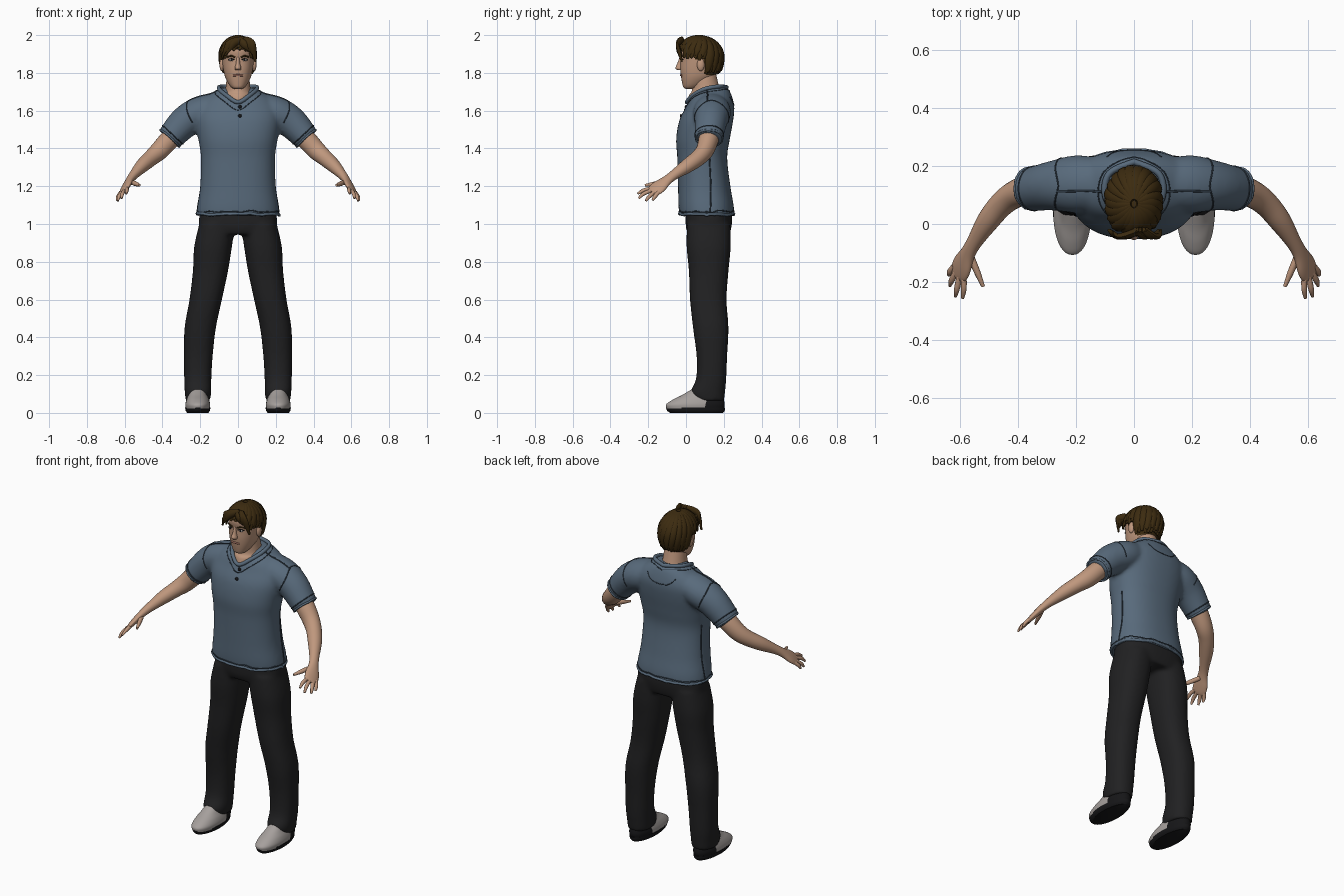
import bpy, bmesh, math, random
from mathutils import Vector, Matrix
from mathutils.bvhtree import BVHTree

if "Cube" in bpy.data.objects:
    bpy.data.objects.remove(bpy.data.objects["Cube"])

random.seed(4)


def material(name, r, g, b):
    m = bpy.data.materials.new(name)
    m.diffuse_color = (r, g, b, 1)
    m.use_nodes = True
    m.node_tree.nodes["Principled BSDF"].inputs["Base Color"].default_value = m.diffuse_color
    return m


SKIN = material("skin", 0.52, 0.31, 0.205)
HAIR = material("brown hair", 0.045, 0.024, 0.005)
SHIRT = material("blue cloth", 0.098, 0.145, 0.2)
TRIM = material("dark blue seam", 0.03, 0.045, 0.063)
CLOTH = material("black cloth", 0.015, 0.015, 0.016)
SHOE = material("grey shoe", 0.38, 0.35, 0.335)
BLACK = material("black rubber", 0.008, 0.008, 0.009)
LIP = material("lips", 0.33, 0.15, 0.11)
WHITE = material("eye white", 0.6, 0.56, 0.53)


def spline(rows, sub):
    """Catmull-Rom interpolation of equal-length tuples."""
    out = []
    for i in range(len(rows) - 1):
        p = [rows[max(0, min(len(rows) - 1, i + k))] for k in (-1, 0, 1, 2)]
        for s in range(sub):
            t = s / sub
            out.append([0.5 * (2 * b + (c - a) * t + (2 * a - 5 * b + 4 * c - d) * t * t
                               + (3 * b - a - 3 * c + d) * t ** 3) for a, b, c, d in zip(*p)])
    return out + [list(rows[-1])]


def loft(bm, rings, hint=None, side=1, n=32, power=2, sub=5):
    """Skin rings (x, y, z, ra, rb): level ones, or across the path if a hint axis is given."""
    rows = spline(rings, sub)
    pts = [Vector(r[:3]) for r in rows]
    loops = []
    for i, r in enumerate(rows):
        u, v = Vector((1, 0, 0)), Vector((0, 1, 0))
        if hint:
            t = (pts[min(i + 1, len(pts) - 1)] - pts[max(i - 1, 0)]).normalized()
            h = Vector(hint)
            u = (h - t * h.dot(t)).normalized()
            v = t.cross(u)
        loop = []
        for k in range(n):
            a = 2 * math.pi * k / n
            c, s = (math.copysign(abs(f) ** (2 / power), f) for f in (math.cos(a), math.sin(a)))
            p = pts[i] + u * c * max(r[3], 0.001) + v * s * max(r[4], 0.001)
            loop.append(bm.verts.new((p.x * side, p.y, p.z)))
        loops.append(loop)
    for a, b in zip(loops, loops[1:]):
        for k in range(n):
            bm.faces.new((a[k], a[(k + 1) % n], b[(k + 1) % n], b[k]))
    bm.faces.new(loops[0])
    bm.faces.new(loops[-1])


def stack(rows, x=0):
    """(z, half width, front y, back y) to level rings."""
    return [(x, (f + b) / 2, z, w, (b - f) / 2) for z, w, f, b in rows]


def ball(bm, c, r):
    bmesh.ops.create_uvsphere(bm, u_segments=16, v_segments=10, radius=1,
                              matrix=Matrix.Translation(c) @ Matrix.Diagonal((*r, 1)))


def finish(bm, name, *mats, voxel=0, rule=None):
    bmesh.ops.recalc_face_normals(bm, faces=bm.faces[:])
    if rule:
        for f in bm.faces:
            f.material_index = rule(f.calc_center_median())
    me = bpy.data.meshes.new(name)
    bm.to_mesh(me)
    bm.free()
    for m in mats:
        me.materials.append(m)
    ob = bpy.data.objects.new(name, me)
    bpy.context.collection.objects.link(ob)
    if voxel:
        me.shade_smooth()
        m = ob.modifiers.new("blend", 'REMESH')
        m.mode, m.voxel_size, m.use_smooth_shade = 'VOXEL', voxel, True
        m = ob.modifiers.new("soften", 'SMOOTH')
        m.factor, m.iterations = 0.5, 6
    else:
        bpy.ops.object.select_all(action='DESELECT')
        ob.select_set(True)
        bpy.context.view_layer.objects.active = ob
        bpy.ops.object.shade_smooth_by_angle(angle=math.radians(50))
    return ob


def surface(ob):
    bpy.context.view_layer.update()
    return BVHTree.FromObject(ob, bpy.context.evaluated_depsgraph_get())


def cord(name, pts, r, mat, tree=None, closed=False):
    """Round cord along points, laid on a surface if one is given."""
    pts = [tuple(p) for p in pts]
    rows = [Vector(p) for p in spline(pts + pts[:1] if closed else pts, 6)]
    if tree:
        rows = [tree.find_nearest(p)[0] for p in rows]
    cu = bpy.data.curves.new(name, 'CURVE')
    cu.dimensions, cu.bevel_depth, cu.bevel_resolution, cu.use_fill_caps = '3D', r, 2, True
    if closed:
        rows = rows[:-1]
    sp = cu.splines.new('POLY')
    sp.points.add(len(rows) - 1)
    for q, p in zip(sp.points, rows):
        q.co = (*p, 1)
    sp.use_cyclic_u = closed
    cu.materials.append(mat)
    bpy.context.collection.objects.link(bpy.data.objects.new(name, cu))


# Shirt: torso and sleeves blended
bm = bmesh.new()
loft(bm, stack([(1.045, .22, -.035, .255), (1.1, .214, -.04, .252), (1.2, .2, -.042, .235),
                (1.35, .196, -.046, .218), (1.45, .21, -.052, .232), (1.55, .225, -.035, .25),
                (1.62, .215, 0, .256), (1.67, .175, .025, .245), (1.71, .11, .065, .228),
                (1.722, .09, .08, .21)]), n=48, power=2.3)
for s in (1, -1):
    loft(bm, [(.08, .14, 1.625, .08, .075), (.19, .138, 1.592, .1, .088), (.28, .132, 1.54, .086, .085),
              (.365, .118, 1.45, .074, .07)], hint=(0, 1, 0), side=s)
shirt = finish(bm, "shirt", SHIRT, voxel=.011)
cloth = surface(shirt)

# Seams, cuffs, hem, collar, buttons
for s, tag in ((1, "left"), (-1, "right")):
    def flip(pts):
        return [(x * s, y, z) for x, y, z in pts]
    cord(tag + "_shoulder_seam", flip([(.1, .11, 1.71), (.18, .11, 1.7), (.27, .11, 1.66)]), .004, TRIM, cloth)
    cord(tag + "_sleeve_seam", flip([(.24, .03, 1.53), (.27, .06, 1.6), (.27, .13, 1.67), (.27, .2, 1.62),
                                     (.24, .24, 1.53)]), .003, TRIM, cloth)
    cord(tag + "_side_seam", flip([(.23, .13, 1.06), (.21, .135, 1.2), (.21, .13, 1.38)]), .004, TRIM, cloth)
    ring = [i * math.pi / 6 for i in range(12)]
    for name, x, z, r, mat in (("_cuff", .36, 1.453, .07, SHIRT), ("_cuff_seam", .346, 1.472, .08, TRIM)):
        cord(tag + name, flip([(x + .7 * r * math.cos(a), .119 + r * math.sin(a), z + .65 * r * math.cos(a))
                               for a in ring]), .006 if mat == SHIRT else .003, mat, cloth, True)
for name, z, r, mat in (("hem", 1.05, .008, SHIRT), ("hem_seam", 1.066, .003, TRIM)):
    cord(name, [(.23 * math.cos(a), .11 + .15 * math.sin(a), z + random.uniform(-.006, .006))
                for a in (i * math.pi / 15 for i in range(30))], r, mat, cloth, True)
half = [(.085, .175, 1.728), (.1, .1, 1.715), (.06, .035, 1.68)]
loop = [(0, .215, 1.724)] + half + [(0, .004, 1.645)] + [(-x, y, z) for x, y, z in half[::-1]]
cord("collar", loop, .011, SHIRT, None, True)
cord("collar_seam", [(x * 1.22, y * 1.3 - .05, z - .022) for x, y, z in loop], .0025, TRIM, cloth, True)
cord("yoke_seam", [(-.1, .25, 1.68), (-.05, .26, 1.635), (.05, .26, 1.635), (.1, .25, 1.68)], .0025, TRIM, cloth)
bm = bmesh.new()
for z in (1.62, 1.572):
    ball(bm, cloth.ray_cast(Vector((.01, -1, z)), Vector((0, 1, 0)))[0], (.01, .007, .01))
finish(bm, "buttons", BLACK)

# Trousers: hips and legs blended
bm = bmesh.new()
loft(bm, stack([(1.075, .2, 0, .24), (1.03, .206, -.002, .245), (.98, .207, 0, .24), (.945, .2, .012, .23)]),
     n=48, power=2.5)
for s in (1, -1):
    loft(bm, [(.11, .12, 1.0, .095, .115), (.132, .12, .88, .1, .117), (.146, .12, .75, .093, .105),
              (.171, .118, .6, .086, .097), (.2, .131, .45, .083, .094), (.21, .137, .3, .076, .081),
              (.213, .133, .18, .072, .08), (.212, .115, .11, .07, .092), (.212, .122, .065, .065, .08)],
         side=s, power=2.3)
finish(bm, "trousers", CLOTH, voxel=.011)

# Shoes
for s, tag in ((1, "left"), (-1, "right")):
    bm = bmesh.new()
    loft(bm, stack([(.022, .064, -.103, .2), (.045, .066, -.105, .205), (.07, .06, -.07, .2),
                    (.095, .05, -.02, .19), (.125, .042, .03, .17)], .213 * s), n=40, power=2.2)
    finish(bm, tag + "_shoe", SHOE, BLACK, rule=lambda c: int(c.y > .1))
    bm = bmesh.new()
    loft(bm, stack([(0, .056, -.085, .195), (.012, .064, -.1, .205), (.028, .067, -.106, .207)], .213 * s), n=40)
    finish(bm, tag + "_sole", BLACK)

# Arms and hands
across = (.05, .085, -.035)
fingers = [((.588, -.185, 1.188), (.588, -.225, 1.178), (.592, -.256, 1.16)),
           ((.602, -.18, 1.178), (.612, -.225, 1.16), (.617, -.25, 1.135)),
           ((.613, -.165, 1.17), (.63, -.195, 1.145), (.636, -.213, 1.122)),
           ((.62, -.145, 1.168), (.636, -.165, 1.145), (.64, -.177, 1.125)),
           ((.565, -.11, 1.222), (.542, -.165, 1.213), (.521, -.216, 1.205))]
for s, tag in ((1, "left"), (-1, "right")):
    bm = bmesh.new()
    loft(bm, [(.31, .13, 1.5, .05, .05), (.36, .12, 1.45, .053, .053), (.415, .1, 1.39, .047, .05),
              (.46, .065, 1.35, .043, .043), (.505, .01, 1.31, .039, .037), (.55, -.06, 1.262, .028, .025),
              (.573, -.1, 1.232, .029, .02), (.592, -.14, 1.2, .042, .017), (.604, -.168, 1.178, .041, .013),
              (.61, -.182, 1.168, .03, .009)], hint=across, side=s, n=24)
    for i, (a, b, c) in enumerate(fingers):
        r = .0125 if i == 4 else .0105
        loft(bm, [(*a, r, r), (*b, r, r * .9), (*c, r * .55, r * .5)], hint=across, side=s, n=12)
    finish(bm, tag + "_arm", SKIN)

# Neck, head, nose, ears
bm = bmesh.new()
loft(bm, stack([(1.64, .06, .004, .2), (1.68, .078, .015, .2), (1.71, .067, .032, .18), (1.8, .058, .035, .158)]))
finish(bm, "neck", SKIN)
bm = bmesh.new()
loft(bm, stack([(1.716, .022, -.003, .04), (1.724, .036, -.014, .07), (1.745, .052, -.02, .105),
                (1.78, .069, -.026, .15), (1.82, .078, -.03, .172), (1.87, .084, -.03, .188),
                (1.92, .084, -.036, .185), (1.96, .068, -.015, .165), (1.985, .035, .02, .125)]),
     n=48, power=2.2)
head = finish(bm, "head", SKIN, HAIR,
              rule=lambda c: int(c.z > 1.93 or (c.y > .1 and c.z > 1.79) or (c.y > .05 and c.z > 1.865)))
face = surface(head)
bm = bmesh.new()
loft(bm, stack([(1.814, .013, -.042, -.01), (1.825, .017, -.056, -.01), (1.85, .011, -.046, -.01),
                (1.885, .008, -.034, -.01)]), n=16)
finish(bm, "nose", SKIN)
bm = bmesh.new()
for s in (1, -1):
    ball(bm, (.085 * s, .078, 1.843), (.013, .02, .034))
finish(bm, "ears", SKIN)


def on_face(x, z):
    return face.ray_cast(Vector((x, -1, z)), Vector((0, 1, 0)))[0]


# Eyes, brows, mouth
whites, pupils = bmesh.new(), bmesh.new()
for s, tag in ((1, "left"), (-1, "right")):
    p = on_face(.034 * s, 1.868)
    ball(whites, p, (.014, .004, .006))
    ball(pupils, p + Vector((0, -.003, 0)), (.006, .003, .006))
    cord(tag + "_brow", [on_face(x * s, z) for x, z in ((.014, 1.882), (.035, 1.89), (.056, 1.884))], .0045, HAIR)
    cord(tag + "_lid", [on_face(x * s, z) for x, z in ((.019, 1.87), (.034, 1.875), (.05, 1.869))], .003, BLACK)
finish(whites, "eyes", WHITE)
finish(pupils, "pupils", BLACK)
cord("mouth", [on_face(x, 1.788 - abs(x) * .05) for x in (-.026, 0, .026)], .0055, LIP)

# Hair: overlapping locks from the crown
bm = bmesh.new()
for layer, count in ((0, 34), (1, 22)):
    for i in range(count):
        a = 2 * math.pi * (i + .5 * layer) / count
        s = math.sin(a)
        end = 22 if s < -.75 else 0 if s < -.3 else -6 if s < .35 else -50
        end += random.uniform(-5, 5) + layer * 12
        rings = []
        for k in range(6):
            t = k / 5
            phi = math.radians(84 + (end - 84) * t)
            flat = math.cos(phi if phi > 0 else phi * .6) * (.94 + .04 * layer)
            az = a + .25 * (1 - t)
            w = (.011, .018, .022, .022, .018, .006)[k]
            rings.append((.1 * flat * math.cos(az), .07 + .128 * flat * math.sin(az),
                          1.88 + (.106 + .004 * layer) * math.sin(phi), w, .011 - .006 * t ** 3))
        loft(bm, rings, hint=(-s, math.cos(a), 0), n=8, sub=3)
for x0, x1, x2, z in ((.03, -.03, -.07, 1.895), (.02, -.05, -.087, 1.87), (.03, .06, .085, 1.89),
                      (.04, .075, .092, 1.86), (.0, .035, .065, 1.915)):
    loft(bm, [(x0, -.02, 1.978, .016, .01), (x1, -.043, 1.95, .02, .011),
              (x2, -.022 if abs(x2) > .08 else -.036, z, .006, .005)], hint=(.3, 0, 1), n=8)
finish(bm, "hair", HAIR)
